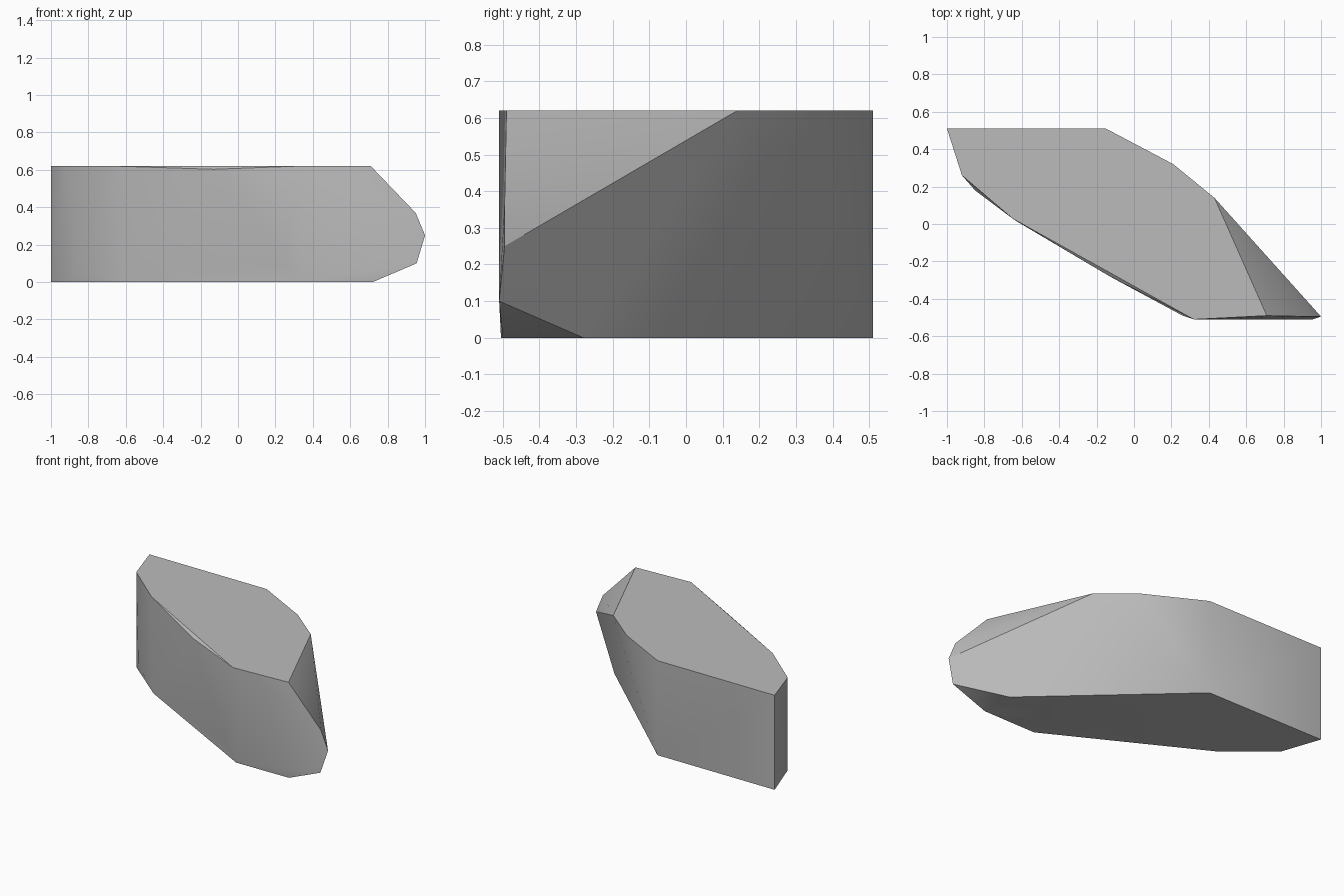
import bpy
import bmesh
import math

default = bpy.data.objects.get("Cube")
if default:
    bpy.data.objects.remove(default, do_unlink=True)

HEIGHT = 0.62

# Plain grey stone
stone = bpy.data.materials.new("grey stone")
stone.use_nodes = True
grey = (0.5, 0.5, 0.5, 1)
stone.diffuse_color = grey
shader = stone.node_tree.nodes["Principled BSDF"]
shader.inputs["Base Color"].default_value = grey
shader.inputs["Roughness"].default_value = 0.9

# Outlines of the flat top and the flat base
top = [(-1, 0.51), (-0.15, 0.51), (0.21, 0.32), (0.43, 0.14),
       (0.71, -0.49), (0.32, -0.51), (-0.65, 0.03), (-0.92, 0.26)]
base = [(-1, 0.51), (-0.15, 0.51), (0.715, -0.28), (0.72, -0.5),
        (0.34, -0.505), (-0.62, 0.01), (-0.91, 0.25)]
# Pointed nose, then slight bulges along the long front side
nose = [(0.95, -0.495, 0.37), (1, -0.495, 0.25), (0.955, -0.51, 0.1)]
bulges = [(-0.13, -0.28, 0.603), (0.26, -0.49, 0.09), (-0.85, 0.18, 0.07)]

points = [(x, y, HEIGHT) for x, y in top] + [(x, y, 0) for x, y in base]
points += nose + bulges

# Wrap the corners in one faceted rock
bm = bmesh.new()
for p in points:
    bm.verts.new(p)
bmesh.ops.convex_hull(bm, input=bm.verts[:])
bmesh.ops.delete(bm, geom=[v for v in bm.verts if not v.link_faces], context="VERTS")
bmesh.ops.dissolve_limit(bm, angle_limit=math.radians(0.5),
                         verts=bm.verts[:], edges=bm.edges[:])
bmesh.ops.recalc_face_normals(bm, faces=bm.faces[:])

mesh = bpy.data.meshes.new("rock")
bm.to_mesh(mesh)
bm.free()
mesh.materials.append(stone)
rock = bpy.data.objects.new("rock", mesh)
bpy.context.collection.objects.link(rock)

# Soften shallow ridges, keep the strong ones crisp
bpy.ops.object.select_all(action="DESELECT")
rock.select_set(True)
bpy.context.view_layer.objects.active = rock
bpy.ops.object.shade_smooth_by_angle(angle=math.radians(30))
